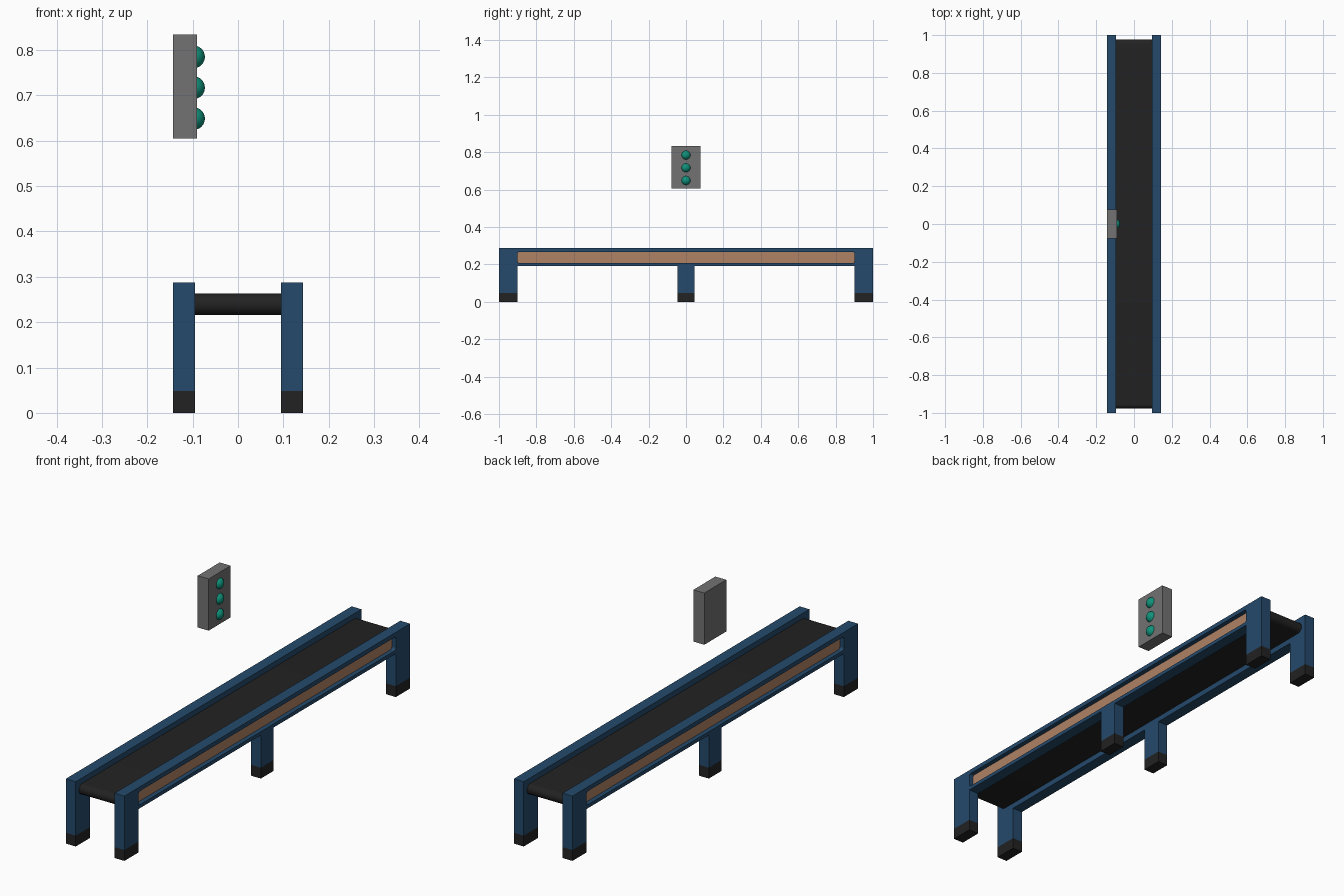
import bpy, bmesh, math
from mathutils import Vector

if "Cube" in bpy.data.objects:
    bpy.data.objects.remove(bpy.data.objects["Cube"])


def material(name, rgb):
    m = bpy.data.materials.new(name)
    m.diffuse_color = (*rgb, 1)
    m.use_nodes = True
    m.node_tree.nodes["Principled BSDF"].inputs["Base Color"].default_value = m.diffuse_color
    return m


BLUE = material("frame blue", (0.018, 0.068, 0.148))
BLACK = material("rubber black", (0.016, 0.016, 0.016))
TAN = material("panel tan", (0.43, 0.225, 0.13))
GREY = material("housing grey", (0.17, 0.17, 0.17))
GREEN = material("lamp green", (0.005, 0.29, 0.2))

X0, X1 = 0.095, 0.1435        # inner and outer side of a rail
LEG_BOTTOM, RAIL_BOTTOM, RAIL_TOP = 0.048, 0.192, 0.287
RECESS = 0.022


def finish(name, bm, mat):
    bmesh.ops.recalc_face_normals(bm, faces=bm.faces)
    me = bpy.data.meshes.new(name)
    bm.to_mesh(me)
    bm.free()
    ob = bpy.data.objects.new(name, me)
    bpy.context.collection.objects.link(ob)
    if mat:
        me.materials.append(mat)
    return ob


def extrude_profile(name, yz, xa, xb, mat):
    """Side profile in (y, z), extruded along x."""
    bm = bmesh.new()
    face = bm.faces.new([bm.verts.new((xa, y, z)) for y, z in yz])
    res = bmesh.ops.extrude_face_region(bm, geom=[face])
    verts = [v for v in res["geom"] if isinstance(v, bmesh.types.BMVert)]
    bmesh.ops.translate(bm, verts=verts, vec=(xb - xa, 0, 0))
    return finish(name, bm, mat)


def rounded(y, za, zb, r, steps):
    """Rounded rectangle, -y..y by za..zb."""
    pts = []
    corners = [(y - r, zb - r), (-y + r, zb - r), (-y + r, za + r), (y - r, za + r)]
    for i, (cy, cz) in enumerate(corners):
        for k in range(steps + 1):
            a = math.pi / 2 * (i + k / steps)
            pts.append((cy + r * math.cos(a), cz + r * math.sin(a)))
    return pts


def mirror_x(ob):
    m = ob.modifiers.new("mirror", "MIRROR")
    m.use_axis[0] = True
    m.use_mirror_merge = False


# side frames: rail and three legs in one profile, with a recessed slot outside
L, R, T = LEG_BOTTOM, RAIL_BOTTOM, RAIL_TOP
half = [(0.045, L), (0.045, R), (0.9, R), (0.9, L), (1, L), (1, T)]
profile = half + [(-y, z) for y, z in reversed(half)]
frame = extrude_profile("side_frame", profile, X0, X1, BLUE)
cutter = extrude_profile("slot_cutter", rounded(0.9, 0.208, 0.268, 0.01, 4),
                         X1 - RECESS, X1 + 0.05, BLUE)
cutter.hide_render = True
cutter.hide_viewport = True
cut = frame.modifiers.new("slot", "BOOLEAN")
cut.object = cutter
cut.operation = "DIFFERENCE"
cut.solver = "EXACT"
mirror_x(frame)

# tan panel at the bottom of each slot
panel = extrude_profile("side_panel", rounded(0.9, 0.208, 0.268, 0.01, 4),
                        X1 - RECESS - 0.002, X1 - RECESS + 0.002, TAN)
mirror_x(panel)

# rubber feet
for label, ya, yb in (("front", -1, -0.9), ("middle", -0.045, 0.045), ("back", 0.9, 1)):
    foot = extrude_profile(label + "_foot", [(ya, 0), (yb, 0), (yb, L), (ya, L)], X0, X1, BLACK)
    mirror_x(foot)

# belt with round ends
belt = extrude_profile("belt", rounded(0.977, 0.216, 0.263, 0.0234, 8), -X0, X0, BLACK)

# floating signal box
extrude_profile("signal_box", [(-0.077, 0.605), (0.077, 0.605), (0.077, 0.834), (-0.077, 0.834)],
                -X1, -0.09, GREY)

# three signal lamps
lamps = []
for i in range(3):
    bm = bmesh.new()
    bmesh.ops.create_uvsphere(bm, u_segments=32, v_segments=16, radius=0.025)
    bmesh.ops.translate(bm, verts=bm.verts, vec=Vector((-0.098, 0, 0.649 + 0.068 * i)))
    lamps.append(finish("signal_lamp_%d" % (i + 1), bm, GREEN))

# smooth the round parts
bpy.ops.object.select_all(action="DESELECT")
for ob in lamps + [belt]:
    ob.select_set(True)
bpy.context.view_layer.objects.active = belt
bpy.ops.object.shade_smooth_by_angle(angle=math.radians(35))
